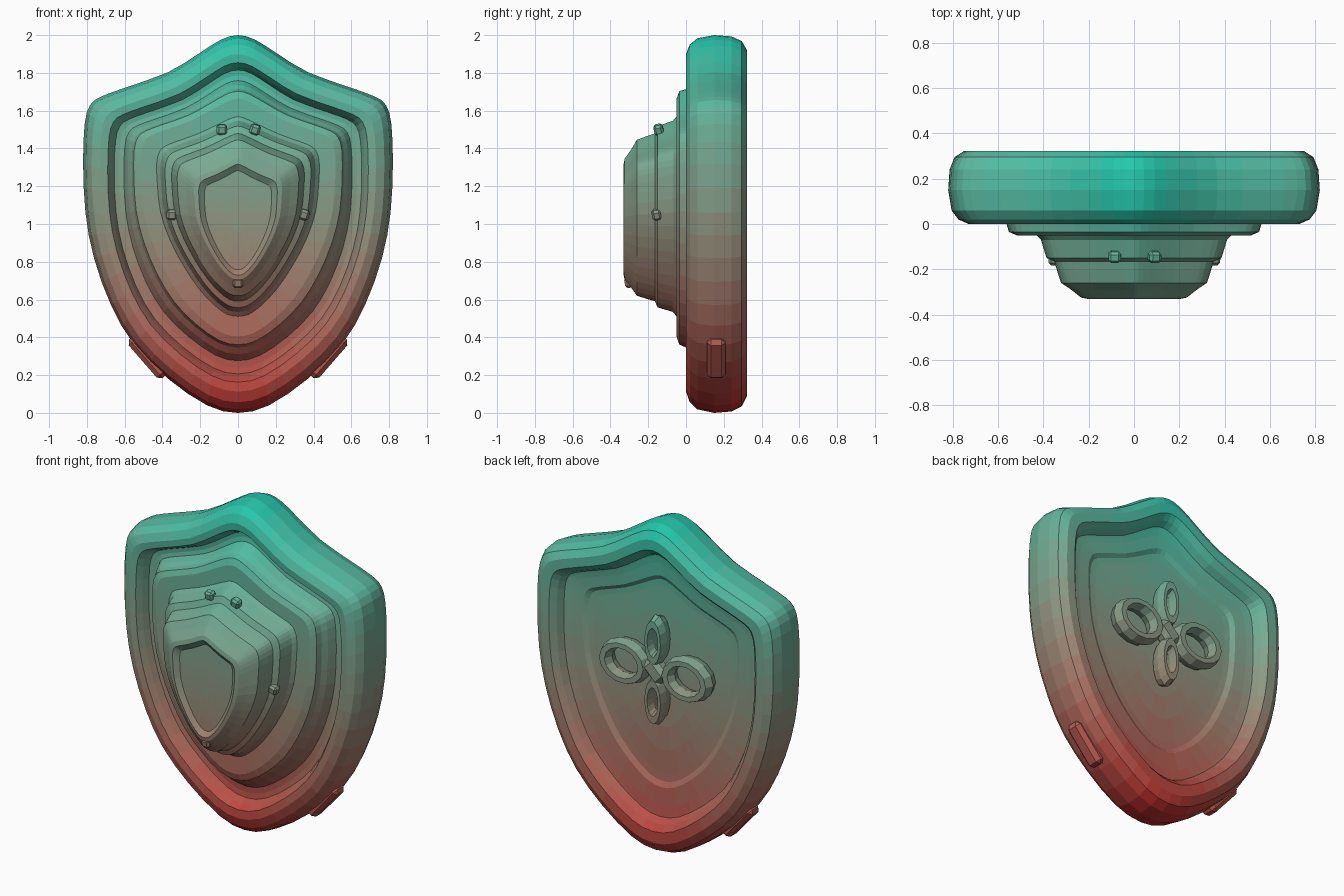
import bpy, bmesh, math
from mathutils import Vector

if "Cube" in bpy.data.objects:
    bpy.data.objects.remove(bpy.data.objects["Cube"])

# Half outlines (x as a fraction of half width, z as a fraction of height)
OGEE = [(0, 1), (.11, .988), (.25, .952), (.45, .902), (.72, .862), (.88, .838), (.955, .815), (.99, .765),
        (1, .66), (.985, .53), (.93, .41), (.82, .285), (.67, .18), (.45, .09), (.2, .02), (0, 0)]
CREST = [(0, 1), (.12, .985), (.3, .95), (.52, .91), (.76, .875), (.9, .85), (.96, .82), (.99, .765),
         (.98, .66), (.94, .52), (.82, .38), (.65, .25), (.46, .135), (.28, .055), (.13, .01), (0, 0)]


def smooth(pts):
    # one midpoint per segment, bulged along the curve
    out = []
    for i in range(len(pts) - 1):
        p1, p2 = Vector(pts[i]), Vector(pts[i + 1])
        p0 = Vector(pts[i - 1]) if i else Vector((-pts[1][0], pts[1][1]))
        p3 = Vector(pts[i + 2]) if i + 2 < len(pts) else Vector((-p1.x, p1.y))
        out += [p1, (9 * (p1 + p2) - p0 - p3) / 16]
    return out + [Vector(pts[-1])]


A, B = smooth(OGEE), smooth(CREST)


def outline(d, y):
    # shield outline inset by d from the outer edge
    k = min(1, max(0, (d - .2) / .2))
    w, top = .82 - d, 2 - 1.12 * d
    bot = 1.25 * d + .03 * min(1, max(0, (d - .2) / .06)) - .3 * max(0, d - .4)
    half = [a.lerp(b, k) for a, b in zip(A, B)]
    right = [Vector((p.x * w, y, bot + p.y * (top - bot))) for p in half]
    return right + [Vector((-p.x, y, p.z)) for p in right[-2:0:-1]]


def finish(name, bm):
    bmesh.ops.recalc_face_normals(bm, faces=bm.faces)
    me = bpy.data.meshes.new(name)
    bm.to_mesh(me)
    bm.free()
    ob = bpy.data.objects.new(name, me)
    bpy.context.collection.objects.link(ob)
    return ob


def loft(name, profile, closed=False, cap=False):
    bm = bmesh.new()
    loops = [outline(d, y) for d, y in profile]
    if cap:
        last = loops[-1]
        c = Vector((0, last[0].y, (min(p.z for p in last) + max(p.z for p in last)) / 2))
        loops += [[c.lerp(p, s) for p in last] for s in (.75, .5, .25)]
    rows = [[bm.verts.new(p) for p in lp] for lp in loops]
    n = len(rows[0])
    pairs = list(zip(rows, rows[1:])) + ([(rows[-1], rows[0])] if closed else [])
    for r, s in pairs:
        for i in range(n):
            j = (i + 1) % n
            bm.faces.new((r[i], r[j], s[j], s[i]))
    if cap:
        bm.faces.new(rows[-1])
    return finish(name, bm)


def block(name, loc, size, rot=(0, 0, 0), bevel=.012):
    bpy.ops.mesh.primitive_cube_add(size=1, location=loc, rotation=rot)
    ob = bpy.context.object
    ob.name = name
    bm = bmesh.new()
    bm.from_mesh(ob.data)
    bmesh.ops.scale(bm, vec=size, verts=bm.verts)
    bmesh.ops.bevel(bm, geom=bm.edges[:], offset=bevel, segments=1, affect='EDGES')
    bm.to_mesh(ob.data)
    bm.free()
    return ob


def ring(name, x, z, rx, rz, tube, tilt=0):
    # flattened oval loop lying on the back panel
    bpy.ops.mesh.primitive_torus_add(major_segments=14, minor_segments=6, major_radius=1,
                                     minor_radius=tube, location=(x, .275, z),
                                     rotation=(math.pi / 2, tilt, 0))
    ob = bpy.context.object
    ob.name = name
    ob.scale = (rx, rz, .055 / tube)
    return ob


# Thick rounded rim
loft("rim", [(.13, .004), (.09, 0), (.045, .02), (.015, .06), (0, .15), (.006, .24), (.028, .295),
             (.07, .322), (.125, .322), (.155, .29), (.175, .25), (.2, .245), (.2, .085),
             (.165, .08), (.15, .04)], closed=True)

# Stepped front boss with a dished face
loft("stepped_boss", [(.18, .085), (.215, .08), (.235, .03), (.255, 0), (.265, -.035), (.3, -.05),
                      (.385, -.05), (.405, -.07), (.43, -.15), (.465, -.165), (.475, -.2),
                      (.495, -.26), (.54, -.29), (.585, -.325), (.61, -.33), (.64, -.305)], cap=True)

# Recessed back panel
loft("back_panel", [(.17, .25), (.22, .243), (.29, .238), (.315, .222), (.35, .22)], cap=True)

# Small studs on the boss
for i, (x, y, z) in enumerate([(-.085, -.145, 1.5), (.09, -.145, 1.5), (-.35, -.155, 1.05),
                               (.35, -.155, 1.05), (0, -.3, .69)]):
    block(f"stud_{i + 1}", (x, y, z), (.055, .05, .055), (.2, .3 * (i % 2), 0))

# Lugs on the lower rim
for s in (-1, 1):
    block("lug_" + ("right" if s > 0 else "left"), (s * .478, .16, .295), (.07, .1, .27),
          (0, s * math.radians(41), 0), .022)

# Back handle: two wide loops, two narrow petals and a hub
for s in (-1, 1):
    side = "left" if s < 0 else "right"
    ring("handle_loop_" + side, s * .21, 1.12, .13, .105, .28)
    ring("handle_petal_" + ("upper" if s > 0 else "lower"), 0, 1.12 + s * .18, .045, .11, .4)
block("handle_hub", (0, .275, 1.12), (.11, .09, .15), (0, math.pi / 4, 0), .025)

# Vertical teal to red colour bands
BANDS = 32
TEAL, RED = Vector((.01, .58, .42)), Vector((.55, .02, .02))
mats = []
for i in range(BANDS):
    m = bpy.data.materials.new(f"gradient_{i:02d}")
    m.diffuse_color = (*RED.lerp(TEAL, (i + .5) / BANDS), 1)
    m.use_nodes = True
    m.node_tree.nodes["Principled BSDF"].inputs["Base Color"].default_value = m.diffuse_color
    mats.append(m)
bpy.context.view_layer.update()
for ob in bpy.context.scene.objects:
    me = ob.data
    zs = [(ob.matrix_world @ p.center).z for p in me.polygons]
    bands = [min(BANDS - 1, max(0, int(z / 2 * BANDS))) for z in zs]
    used = sorted(set(bands))
    for b in used:
        me.materials.append(mats[b])
    for p, b in zip(me.polygons, bands):
        p.material_index = used.index(b)
        p.use_smooth = False
